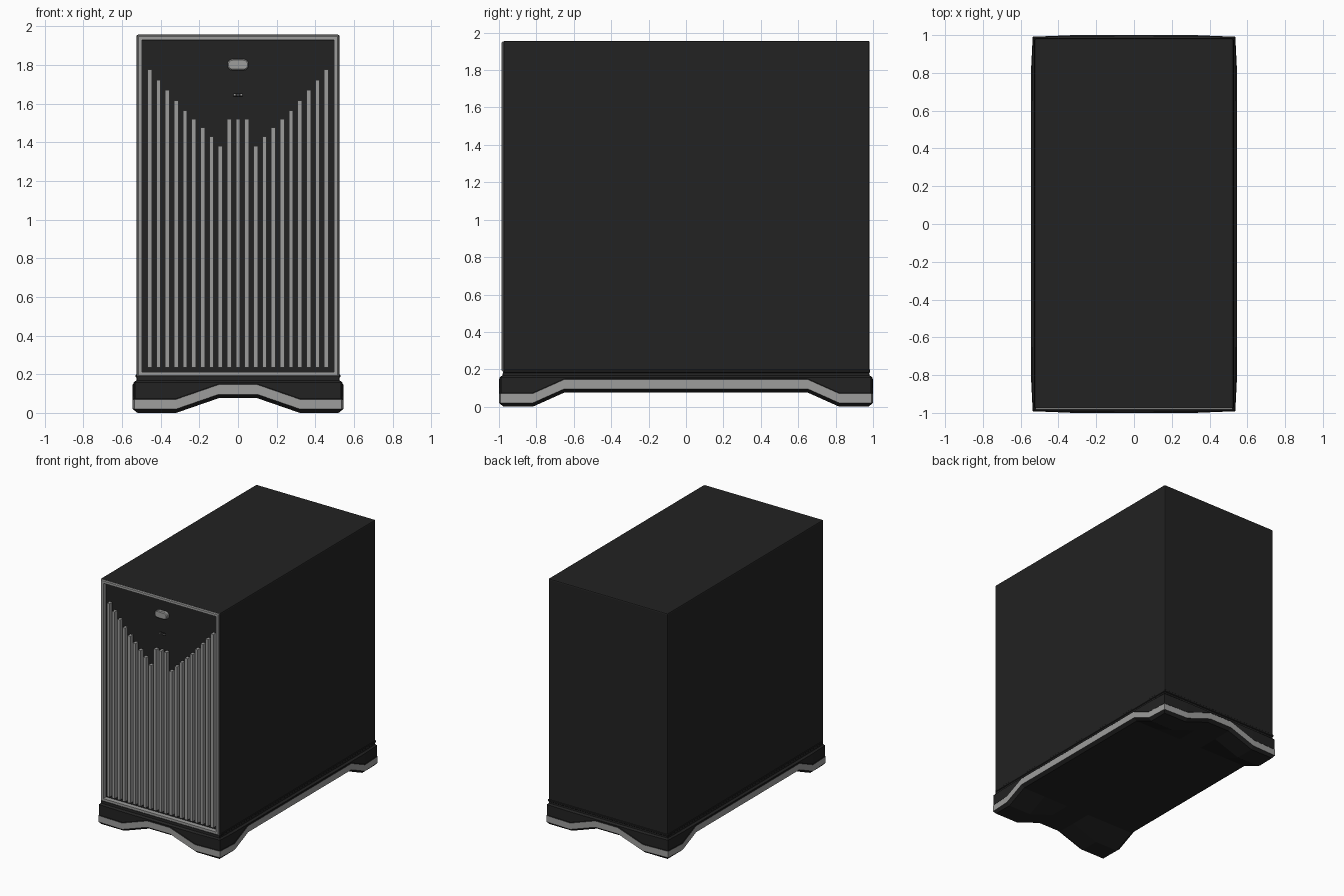
import bpy, bmesh
from mathutils import Vector

if "Cube" in bpy.data.objects:
    bpy.data.objects.remove(bpy.data.objects["Cube"])


def mat(name, c):
    m = bpy.data.materials.new(name)
    m.diffuse_color = (*c, 1)
    m.use_nodes = True
    m.node_tree.nodes["Principled BSDF"].inputs["Base Color"].default_value = m.diffuse_color
    return m


BLACK = mat("case black", (0.016, 0.016, 0.016))
GREY = mat("trim grey", (0.34, 0.34, 0.335))


def finish(name, bm, *mats):
    bmesh.ops.recalc_face_normals(bm, faces=bm.faces)
    me = bpy.data.meshes.new(name)
    bm.to_mesh(me)
    bm.free()
    for m in mats:
        me.materials.append(m)
    ob = bpy.data.objects.new(name, me)
    bpy.context.collection.objects.link(ob)
    return ob


def add_box(bm, lo, hi):
    lo, hi = Vector(lo), Vector(hi)
    vs = bmesh.ops.create_cube(bm, size=1)["verts"]
    for v in vs:
        v.co = (lo + hi) / 2 + v.co * (hi - lo)
    bm.normal_update()
    return vs


def front_face(bm):
    bm.normal_update()
    return max(bm.faces, key=lambda f: -f.normal.y * f.calc_area())


def bevel(bm, edges, offset, seg=1):
    bmesh.ops.bevel(bm, geom=list(edges), offset=offset, segments=seg,
                    profile=0.5, affect='EDGES')
    bm.normal_update()


def box(name, lo, hi, m, width=0):
    bm = bmesh.new()
    add_box(bm, lo, hi)
    if width:
        bevel(bm, bm.edges, width)
    return finish(name, bm, m)


# main case with a recessed front panel
bm = bmesh.new()
add_box(bm, (-0.526, -0.977, 0.18), (0.526, 0.982, 1.956))
bevel(bm, bm.edges, 0.009, 2)
front = front_face(bm)
bmesh.ops.inset_region(bm, faces=[front], thickness=0.026, depth=0)
bmesh.ops.inset_region(bm, faces=[front], thickness=0.0005, depth=-0.03)
finish("case_body", bm, BLACK)

# thin lip round the bottom of the case
box("case_bottom_lip", (-0.529, -0.975, 0.181), (0.529, 0.985, 0.2), BLACK, 0.004)

# grey frame round the front
bm = bmesh.new()
add_box(bm, (-0.521, -0.986, 0.188), (0.521, -0.972, 1.952))
bevel(bm, front_face(bm).edges, 0.006)
back = max(bm.faces, key=lambda f: f.calc_center_median().y)
bmesh.ops.delete(bm, geom=[back], context='FACES_ONLY')
front = front_face(bm)
bmesh.ops.inset_region(bm, faces=[front], thickness=0.026, depth=0)
bmesh.ops.inset_region(bm, faces=[front], thickness=0.0005, depth=-0.036)
bmesh.ops.delete(bm, geom=[front], context='FACES_ONLY')
finish("front_frame", bm, GREY)

# vertical slats, tops forming a V with a raised centre
tops = [1.52, 1.52, 1.38, 1.43, 1.475, 1.52, 1.565, 1.617, 1.67, 1.722, 1.775]
bm = bmesh.new()
for i in range(-10, 11):
    x = i * 0.0457
    add_box(bm, (x - 0.0115, -0.98, 0.235), (x + 0.0115, -0.945, tops[abs(i)]))
finish("front_slats", bm, GREY)

# power button and small port
bm = bmesh.new()
add_box(bm, (-0.055, -0.975, 1.772), (0.055, -0.945, 1.83))
bevel(bm, [e for e in bm.edges
           if abs(e.verts[0].co.y - e.verts[1].co.y) > 0.01], 0.026, 4)
bevel(bm, front_face(bm).edges, 0.006)
finish("power_button", bm, GREY)
box("port", (-0.024, -0.955, 1.637), (0.024, -0.945, 1.653), BLACK, 0.002)
for s in (-1, 1):
    box("port_end", (s * 0.018 - 0.006, -0.957, 1.641),
        (s * 0.018 + 0.006, -0.945, 1.65), GREY)
box("port_pin", (-0.003, -0.957, 1.641), (0.003, -0.945, 1.647), GREY)

# arched base: underside grid with four feet, then rings rising round the rim
X, Y = 0.52, 0.975
xs = [-X, -0.32, -0.1, 0.1, 0.32, X]
ys = [-Y, -0.82, -0.65, 0.65, 0.82, Y]


def arch(x, y):
    tx = min(1, max(0, (0.32 - abs(x)) / 0.22))
    ty = min(1, max(0, (0.82 - abs(y)) / 0.17))
    return 0.076 * max(tx, ty)


bm = bmesh.new()
grid = [[bm.verts.new((x, y, arch(x, y))) for y in ys] for x in xs]
for i in range(5):
    for j in range(5):
        bm.faces.new((grid[i][j], grid[i][j + 1], grid[i + 1][j + 1], grid[i + 1][j]))
loop = ([grid[i][0] for i in range(5)] + [grid[5][j] for j in range(5)] +
        [grid[i][5] for i in range(5, 0, -1)] + [grid[0][j] for j in range(5, 0, -1)])


def ring(out, rise=None, z=None):
    r = []
    for v in loop:
        x, y, h = v.co
        ex, ey = abs(x) > X - 0.001, abs(y) > Y - 0.001
        d = out * (0.65 if ex and ey else 1)
        r.append(bm.verts.new((x + (d if x > 0 else -d) * ex,
                               y + (d if y > 0 else -d) * ey,
                               z if rise is None else h + rise)))
    return r


rings = [loop, ring(0.02, 0.016), ring(0.025, 0.02), ring(0.025, 0.07),
         ring(0.021, 0.074), ring(0.021, z=0.157), ring(0.006, z=0.168), ring(0.003, z=0.19)]
for k in range(len(rings) - 1):
    a, b = rings[k], rings[k + 1]
    for i in range(len(a)):
        j = (i + 1) % len(a)
        f = bm.faces.new((a[i], a[j], b[j], b[i]))
        f.material_index = 1 if k == 2 else 0   # grey stripe following the arch
bm.faces.new(rings[-1])
finish("arched_base", bm, BLACK, GREY)
